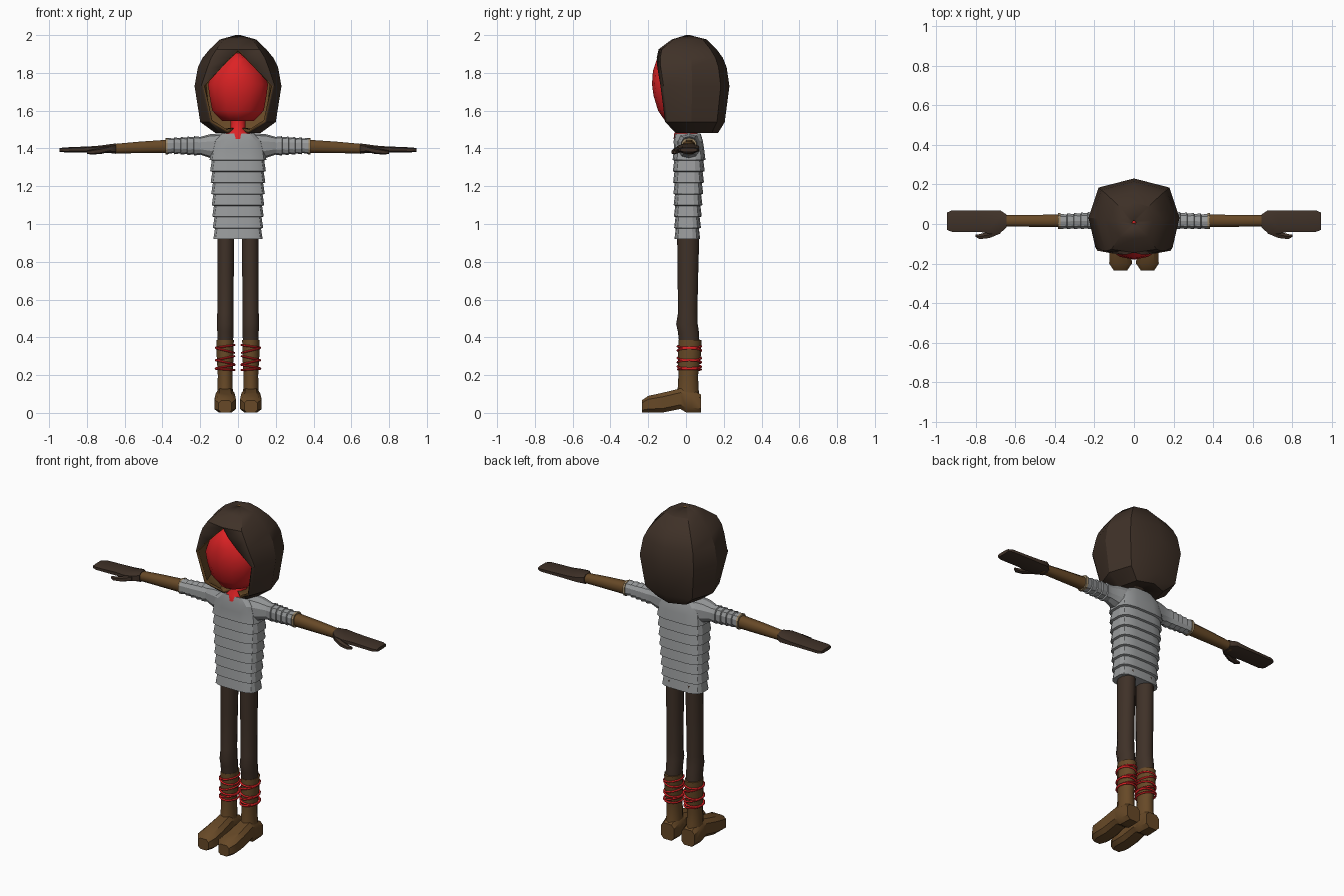
import bpy, bmesh, math
from mathutils import Vector

if "Cube" in bpy.data.objects:
    bpy.data.objects.remove(bpy.data.objects["Cube"])


def material(name, rgb):
    m = bpy.data.materials.new(name)
    m.diffuse_color = (*rgb, 1)
    m.use_nodes = True
    m.node_tree.nodes["Principled BSDF"].inputs["Base Color"].default_value = m.diffuse_color
    return m


DARK = material("dark_brown", (0.050, 0.031, 0.021))
LEATHER = material("leather_brown", (0.135, 0.066, 0.020))
RED = material("red", (0.72, 0.016, 0.018))
GREY = material("cloth_grey", (0.31, 0.32, 0.325))
TAN = material("cuff_tan", (0.34, 0.25, 0.14))


def loft(name, rings, mats, caps=True, closed=True, angle=30):
    """Skin a list of equal-length point rings."""
    bm = bmesh.new()
    vs = [[bm.verts.new(p) for p in r] for r in rings]
    n = len(rings[0])
    for a, b in zip(vs, vs[1:]):
        for i in range(n if closed else n - 1):
            j = (i + 1) % n
            bm.faces.new((a[i], a[j], b[j], b[i]))
    if caps:
        bm.faces.new(vs[0])
        bm.faces.new(vs[-1])
    bmesh.ops.remove_doubles(bm, verts=bm.verts, dist=0.0005)
    bmesh.ops.recalc_face_normals(bm, faces=bm.faces)
    me = bpy.data.meshes.new(name)
    bm.to_mesh(me)
    bm.free()
    for m in mats:
        me.materials.append(m)
    ob = bpy.data.objects.new(name, me)
    bpy.context.collection.objects.link(ob)
    smooth(ob, angle)
    return ob


def smooth(ob, angle):
    bpy.ops.object.select_all(action='DESELECT')
    ob.select_set(True)
    bpy.context.view_layer.objects.active = ob
    bpy.ops.object.shade_smooth_by_angle(angle=math.radians(angle))


def oval(n, power=1.0):
    """Unit rounded outline; a power below 1 makes it boxier."""
    pts = []
    for i in range(n):
        t = 2 * math.pi * (i + 0.5) / n
        c, s = math.cos(t), math.sin(t)
        pts.append((math.copysign(abs(c) ** power, c), math.copysign(abs(s) ** power, s)))
    return pts


def ring_z(z, x, hx, y0, y1, n=10, power=1.0):
    return [(x + u * hx, (y0 + y1) / 2 + v * (y1 - y0) / 2, z) for u, v in oval(n, power)]


def ring_x(x, y0, y1, z0, z1, n=8, power=0.8):
    return [(x, (y0 + y1) / 2 + u * (y1 - y0) / 2, (z0 + z1) / 2 + v * (z1 - z0) / 2)
            for u, v in oval(n, power)]


def ring_y(y, x, hx, z0, z1, n=8, power=0.6):
    return [(x + u * hx, y, (z0 + z1) / 2 + v * (z1 - z0) / 2) for u, v in oval(n, power)]


def flip(rings, s):
    return [[(s * p[0], p[1], p[2]) for p in r] for r in rings]


# Hood: z, opening half width, front y, side x, back y
def hood_ring(z, w, yf, x, yb):
    half = [(w, yf), (max(w + 0.01, 0.76 * x), yf * 0.88), (x, 0.14 * yb),
            (0.78 * x, 0.8 * yb)]
    return ([(a, b, z) for a, b in half] + [(0, yb, z)]
            + [(-a, b, z) for a, b in reversed(half)])


hood = loft("hood", [hood_ring(*h) for h in (
    (1.492, 0.02, -0.03, 0.045, 0.06), (1.482, 0.055, -0.055, 0.12, 0.17),
    (1.54, 0.145, -0.11, 0.20, 0.205), (1.73, 0.185, -0.135, 0.23, 0.23),
    (1.83, 0.09, -0.152, 0.212, 0.215), (1.88, 0.043, -0.155, 0.187, 0.195),
    (1.925, 0, -0.145, 0.15, 0.162), (1.977, 0, -0.075, 0.095, 0.11),
    (2.0, 0, 0.0, 0.012, 0.02))], (DARK, LEATHER), caps=False, closed=False)
mod = hood.modifiers.new("lining", 'SOLIDIFY')
mod.thickness = 0.016
mod.offset = -1
mod.material_offset = 1
mod.material_offset_rim = 1

# Head inside the hood, and neck flaring into the collar
loft("head", [ring_z(z, 0, rx, -ry, 0.1, 14) for z, rx, ry in (
    (1.545, 0.085, 0.11), (1.60, 0.14, 0.148), (1.68, 0.155, 0.172), (1.74, 0.163, 0.180),
    (1.81, 0.135, 0.175), (1.87, 0.08, 0.155), (1.905, 0.02, 0.12))], (RED,), angle=60)
loft("neck", [ring_z(z, 0, r, -ry, 0.06, 10) for z, r, ry in (
    (1.45, 0.085, 0.066), (1.482, 0.07, 0.062), (1.505, 0.042, 0.045), (1.58, 0.04, 0.045))],
    (RED,), angle=40)

# Layered tunic body: every row flares at its hem
rows, bottom, top = 8, 0.92, 1.40
rings = []
for i in range(rows):
    t = i / (rows - 1)
    z0 = bottom + (top - bottom) * i / rows
    z1 = bottom + (top - bottom) * (i + 1) / rows
    hx, yf, yb = 0.132 + 0.02 * t, -0.062 - 0.010 * t, 0.076 + 0.028 * t
    rings.append(ring_z(z0, 0, hx, yf, yb, 16, 0.55))
    rings.append(ring_z(z1 - 0.004, 0, hx - 0.009, yf + 0.007, yb - 0.007, 16, 0.55))
rings.append(ring_z(1.44, 0, 0.132, -0.066, 0.09, 16, 0.55))
rings.append(ring_z(1.48, 0, 0.085, -0.058, 0.078, 16, 0.6))
loft("tunic", rings, (GREY,), angle=25)

for s, side in ((1, "left"), (-1, "right")):
    # Layered sleeve
    sleeve = [ring_x(0.07, -0.055, 0.085, 1.33, 1.482, 10), ring_x(0.15, -0.04, 0.07, 1.35, 1.475, 10)]
    for i in range(5):
        x, k = 0.20 + 0.035 * i, 0.0045 * i
        sleeve.append(ring_x(x, -0.023, 0.058 - k / 2, 1.367 + k / 2, 1.461 - k / 2, 10))
        sleeve.append(ring_x(x + 0.032, -0.028, 0.062 - k / 2, 1.362 + k / 2, 1.465 - k / 2, 10))
    loft("sleeve_" + side, flip(sleeve, s), (GREY,), angle=25)

    # Cuff band, forearm and mitten glove
    loft("cuff_" + side, flip([ring_x(x, -0.026, 0.058, 1.368, 1.456, 10)
                               for x in (0.371, 0.384)], s), (TAN,))
    loft("forearm_" + side, flip([ring_x(0.36, -0.018, 0.050, 1.374, 1.449),
                                  ring_x(0.52, -0.016, 0.048, 1.373, 1.438),
                                  ring_x(0.67, -0.014, 0.046, 1.372, 1.424)], s), (LEATHER,), angle=50)
    loft("glove_" + side, flip([ring_x(*r, 8, 0.6) for r in (
        (0.645, -0.019, 0.050, 1.370, 1.428), (0.675, -0.048, 0.071, 1.375, 1.424),
        (0.73, -0.052, 0.071, 1.377, 1.416), (0.78, -0.042, 0.071, 1.379, 1.412),
        (0.92, -0.042, 0.071, 1.379, 1.406), (0.945, -0.032, 0.060, 1.382, 1.402))], s),
        (DARK,), angle=40)
    loft("thumb_" + side, flip([ring_x(*r, 6) for r in (
        (0.675, -0.05, -0.015, 1.382, 1.415), (0.73, -0.073, -0.035, 1.370, 1.402),
        (0.78, -0.078, -0.05, 1.368, 1.392), (0.80, -0.066, -0.052, 1.372, 1.388))], s),
        (DARK,), angle=40)

    # Trouser leg
    loft("trouser_leg_" + side, flip([ring_z(z, x, h, a, b) for z, x, h, a, b in (
        (0.96, 0.064, 0.047, -0.047, 0.071), (0.75, 0.066, 0.046, -0.045, 0.065),
        (0.53, 0.067, 0.045, -0.042, 0.060), (0.47, 0.067, 0.046, -0.052, 0.062),
        (0.43, 0.067, 0.045, -0.043, 0.068), (0.36, 0.068, 0.044, -0.035, 0.072))], s),
        (DARK,), angle=50)

    # Boot shaft and foot
    loft("boot_shaft_" + side, flip([ring_z(z, 0.068, h, a, b) for z, h, a, b in (
        (0.385, 0.048, -0.040, 0.082), (0.30, 0.047, -0.042, 0.078),
        (0.20, 0.041, -0.040, 0.064), (0.13, 0.042, -0.044, 0.066),
        (0.06, 0.048, -0.055, 0.076))], s), (LEATHER,), angle=50)
    loft("boot_foot_" + side, flip([ring_y(*r) for r in (
        (0.079, 0.068, 0.046, 0.0, 0.10), (0.03, 0.068, 0.051, 0.0, 0.125),
        (0.0, 0.068, 0.051, 0.0, 0.13), (-0.03, 0.068, 0.051, 0.018, 0.132),
        (-0.12, 0.068, 0.057, 0.0, 0.11), (-0.20, 0.068, 0.060, 0.0, 0.092),
        (-0.234, 0.068, 0.036, 0.0, 0.068))], s), (LEATHER,), angle=40)

    # Crossed red laces around the shaft
    for i, (z, tilt) in enumerate(((0.352, 8), (0.330, -14), (0.290, 12),
                                   (0.268, -12), (0.245, 10), (0.230, -4))):
        bpy.ops.mesh.primitive_torus_add(
            major_segments=14, minor_segments=5, major_radius=0.05, minor_radius=0.0055,
            location=(s * 0.068, 0.018, z), rotation=(0, s * math.radians(tilt), 0))
        lace = bpy.context.object
        lace.name = f"lace_{side}_{i + 1}"
        lace.scale = (1.0, 1.24, 1.0)
        lace.data.materials.append(RED)
        smooth(lace, 80)
